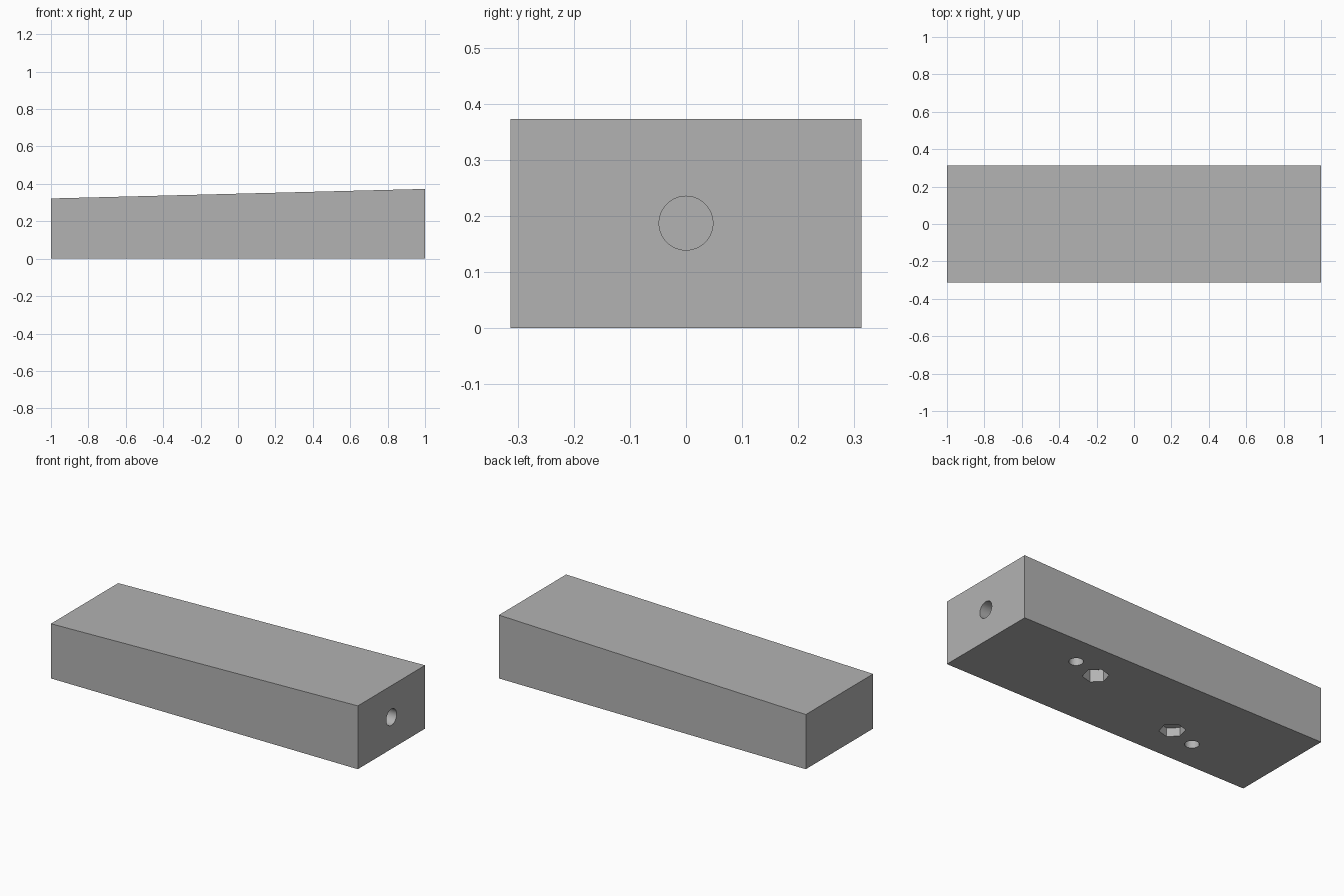
import bpy, bmesh, math
from mathutils import Matrix, Vector

old = bpy.data.objects.get("Cube")
if old:
    bpy.data.objects.remove(old)

HALF_WIDTH = 0.313
LOW, HIGH = 0.322, 0.373
TILT = math.radians(15)

grey = bpy.data.materials.new("plain grey")
grey.use_nodes = True
colour = (0.45, 0.45, 0.45, 1)
grey.diffuse_color = colour
grey.node_tree.nodes["Principled BSDF"].inputs["Base Color"].default_value = colour


def add_object(name, bm):
    mesh = bpy.data.meshes.new(name)
    bm.to_mesh(mesh)
    bm.free()
    mesh.materials.append(grey)
    obj = bpy.data.objects.new(name, mesh)
    bpy.context.collection.objects.link(obj)
    return obj


def cutter(name, sides, radius, depth, matrix):
    """Prism centred on the opening, reaching the given depth both ways."""
    bm = bmesh.new()
    bmesh.ops.create_cone(bm, cap_ends=True, segments=sides, radius1=radius,
                          radius2=radius, depth=2 * depth, matrix=matrix)
    obj = add_object(name, bm)
    obj.hide_render = True
    return obj


# Wedge block: a box whose top slopes up towards +x
bm = bmesh.new()
bmesh.ops.create_cube(bm, size=2)
for v in bm.verts:
    top = HIGH if v.co.x > 0 else LOW
    v.co = (v.co.x, v.co.y * HALF_WIDTH, top if v.co.z > 0 else 0)
block = add_object("wedge_block", bm)

# Round socket in the tall end
cutters = [cutter("end_socket_cutter", 48, 0.048, 0.3,
                  Matrix.Translation((1, 0, 0.187)) @ Matrix.Rotation(math.pi / 2, 4, "Y"))]

# Hexagonal pockets and round holes underneath, on a slanted line
turn = Matrix.Rotation(TILT, 4, "Z")
for side, hex_depth in ((1, 0.07), (-1, 0.05)):
    for name, sides, radius, depth, reach in (
            ("pin_hole_cutter", 32, 0.038, 0.2, 0.522),
            ("hex_pocket_cutter", 6, 0.07, hex_depth, 0.345)):
        # first corner of each prism points along the slanted line
        spin = Matrix.Rotation(math.pi / 2, 4, "Z")
        place = turn @ Matrix.Translation(Vector((side * reach, 0, 0))) @ spin
        cutters.append(cutter(name, sides, radius, depth, place))

# Cut every hole, then discard the cutters
bpy.context.view_layer.objects.active = block
block.select_set(True)
for c in cutters:
    mod = block.modifiers.new(c.name, "BOOLEAN")
    mod.operation = "DIFFERENCE"
    mod.solver = "EXACT"
    mod.object = c
    bpy.ops.object.modifier_apply(modifier=mod.name)
    bpy.data.objects.remove(c)

bpy.ops.object.shade_smooth_by_angle(angle=math.radians(30))
